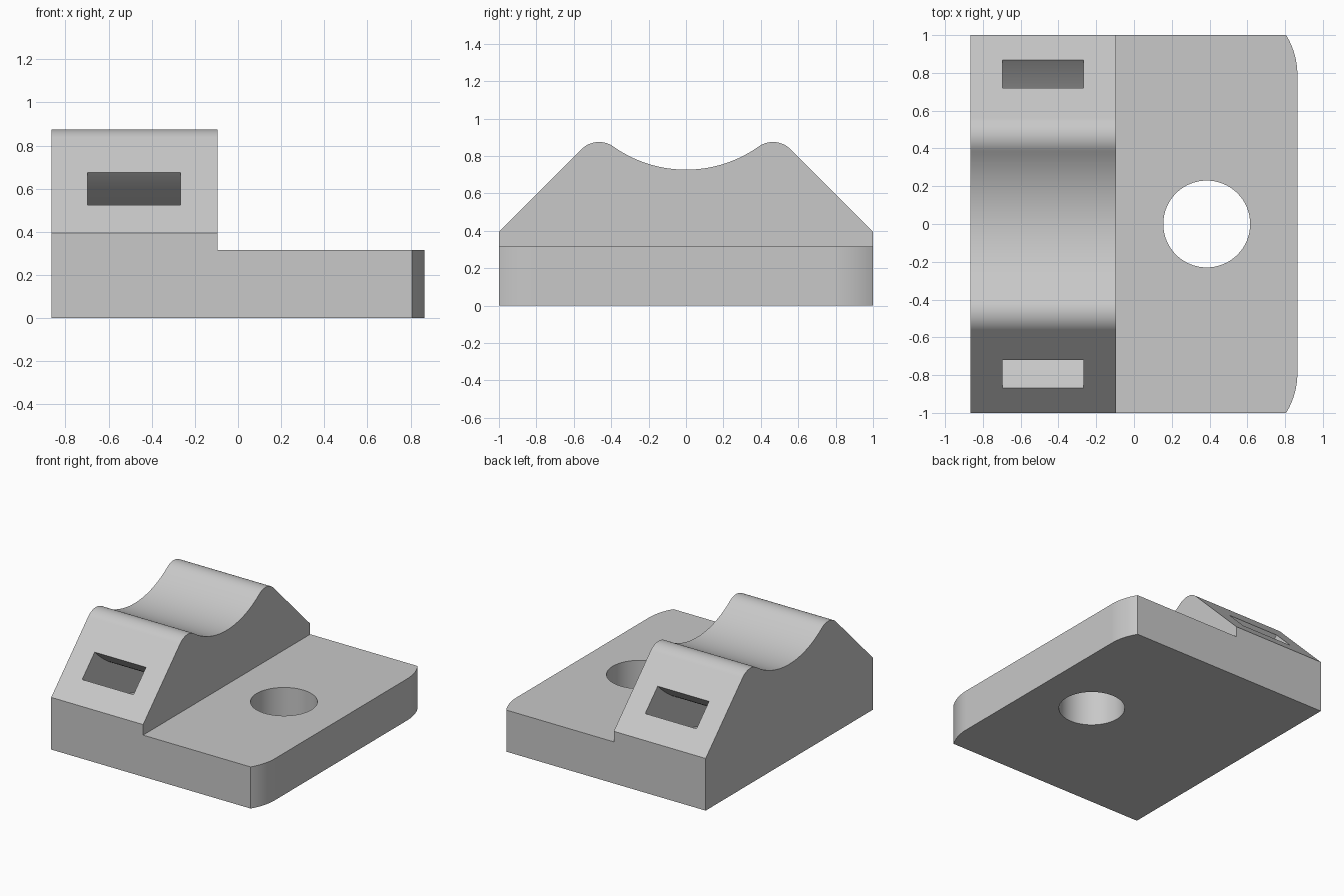
import bpy, bmesh
from math import sin, cos, pi, radians, atan2, hypot

cube = bpy.data.objects.get("Cube")
if cube:
    bpy.data.objects.remove(cube, do_unlink=True)

grey = bpy.data.materials.new("light grey")
grey.use_nodes = True
colour = (0.58, 0.58, 0.58, 1)
grey.diffuse_color = colour
grey.node_tree.nodes["Principled BSDF"].inputs["Base Color"].default_value = colour


def arc(cx, cy, r, start, end, n):
    """Points along a circular arc, angles in radians."""
    return [(cx + r * cos(start + (end - start) * i / n),
             cy + r * sin(start + (end - start) * i / n)) for i in range(n + 1)]


def prism(name, outline, axis, lo, hi):
    """Extrude a flat outline along x (outline is y,z) or z (outline is x,y)."""
    bm = bmesh.new()
    place = (lambda a, b: (lo, a, b)) if axis == "x" else (lambda a, b: (a, b, lo))
    face = bm.faces.new([bm.verts.new(place(a, b)) for a, b in outline])
    ext = bmesh.ops.extrude_face_region(bm, geom=[face])
    step = (hi - lo, 0, 0) if axis == "x" else (0, 0, hi - lo)
    bmesh.ops.translate(bm, vec=step,
                        verts=[v for v in ext["geom"] if isinstance(v, bmesh.types.BMVert)])
    bmesh.ops.recalc_face_normals(bm, faces=bm.faces)
    mesh = bpy.data.meshes.new(name)
    bm.to_mesh(mesh)
    bm.free()
    mesh.materials.append(grey)
    obj = bpy.data.objects.new(name, mesh)
    bpy.context.collection.objects.link(obj)
    return obj


def combine(target, other, operation):
    """Apply a boolean and discard the second solid."""
    mod = target.modifiers.new(operation, "BOOLEAN")
    mod.operation, mod.solver, mod.object = operation, "EXACT", other
    bpy.context.view_layer.objects.active = target
    bpy.ops.object.modifier_apply(modifier=mod.name)
    bpy.data.objects.remove(other, do_unlink=True)


LEFT, STEP, RIGHT = -0.865, -0.095, 0.865
BASE_H, SHOULDER_H = 0.315, 0.395

# Base plate with shallow rounded corners on the +x side
corner_r, corner_y = 0.40, 0.79
sweep = atan2(1 - corner_y, (corner_r ** 2 - (1 - corner_y) ** 2) ** 0.5)
corner = arc(RIGHT - corner_r, corner_y, corner_r, 0, sweep, 12)
outline = [(LEFT, -1)] + [(x, -y) for x, y in reversed(corner)] + corner + [(LEFT, 1)]
body = prism("mounting_base", outline, "z", 0, BASE_H)

# Saddle block: sloped shoulders, rounded crests, concave cradle
crest_y, crest_z, crest_r = 0.465, 0.742, 0.133
cradle_r, cradle_z = 0.671, 1.398
lean = atan2(cradle_z - crest_z, -crest_y)
crest = arc(crest_y, crest_z, crest_r, pi / 4, lean, 16)
half = atan2(crest_y, cradle_z - crest_z)
cradle = arc(0, cradle_z, cradle_r, -pi / 2 + half, -pi / 2 - half, 40)
profile = ([(-1, 0), (1, 0), (1, SHOULDER_H)] + crest + cradle[1:-1]
           + [(-y, z) for y, z in reversed(crest)] + [(-1, SHOULDER_H)])
combine(body, prism("saddle_block", profile, "x", LEFT, STEP), "UNION")

# Curved strap tunnel, concentric with the cradle
a0, a1 = radians(-90 - 48), radians(-90 + 48)
tunnel = arc(0, cradle_z, 1.232, a0, a1, 48) + arc(0, cradle_z, 1.02, a1, a0, 48)
combine(body, prism("strap_tunnel", tunnel, "x", -0.697, -0.267), "DIFFERENCE")

# Screw hole
hole = arc(0.385, 0, 0.23, 0, 2 * pi, 64)[:-1]
combine(body, prism("screw_hole", hole, "z", -0.1, BASE_H + 0.1), "DIFFERENCE")

# Smooth curves, keep edges sharp and flats even
bpy.ops.object.select_all(action="DESELECT")
body.select_set(True)
bpy.context.view_layer.objects.active = body
bpy.ops.object.shade_smooth_by_angle(angle=radians(25))
body.modifiers.new("even_flats", "WEIGHTED_NORMAL").keep_sharp = True
